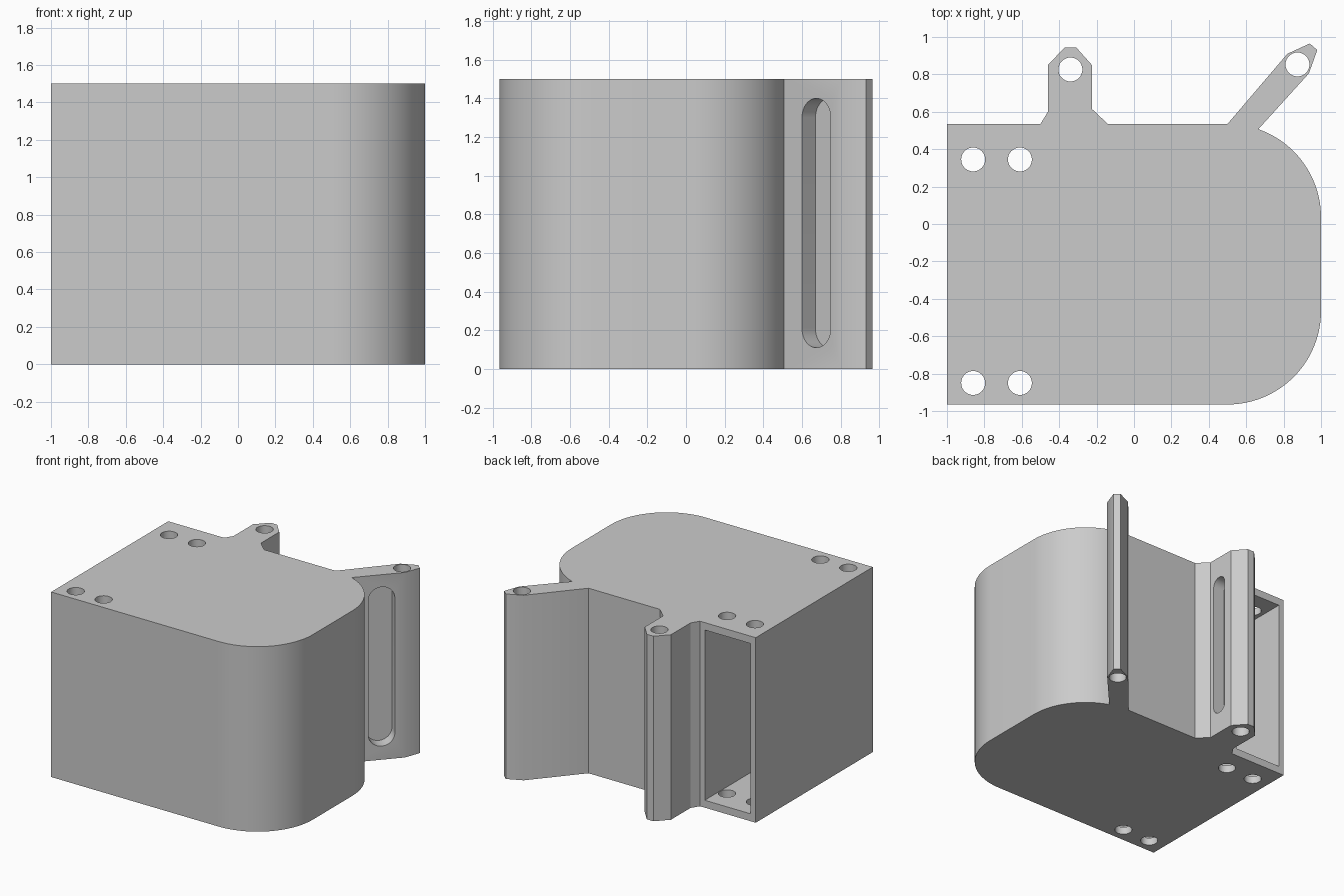
import bpy
import bmesh
from math import cos, sin, pi, asin, radians
from mathutils import Vector, Matrix

if "Cube" in bpy.data.objects:
    bpy.data.objects.remove(bpy.data.objects["Cube"], do_unlink=True)

HEIGHT = 1.5
FRONT, BACK = -0.965, 0.535
CORNER = 0.5

grey = bpy.data.materials.new("light grey plastic")
grey.use_nodes = True
colour = (0.6, 0.6, 0.6, 1)
grey.diffuse_color = colour
grey.node_tree.nodes["Principled BSDF"].inputs["Base Color"].default_value = colour


def prism(name, outline, depth, matrix=Matrix()):
    """Extrude a counter-clockwise outline along local z."""
    bm = bmesh.new()
    face = bm.faces.new([bm.verts.new((x, y, 0)) for x, y in outline])
    top = bmesh.ops.extrude_face_region(bm, geom=[face])
    verts = [v for v in top["geom"] if isinstance(v, bmesh.types.BMVert)]
    bmesh.ops.translate(bm, verts=verts, vec=(0, 0, depth))
    bmesh.ops.recalc_face_normals(bm, faces=bm.faces)
    bm.transform(matrix)
    mesh = bpy.data.meshes.new(name)
    bm.to_mesh(mesh)
    bm.free()
    mesh.materials.append(grey)
    obj = bpy.data.objects.new(name, mesh)
    bpy.context.collection.objects.link(obj)
    return obj


def arc(cx, cy, r, start, end, steps=24):
    return [(cx + r * cos(start + (end - start) * i / steps),
             cy + r * sin(start + (end - start) * i / steps)) for i in range(steps + 1)]


def cut(target, cutter):
    mod = target.modifiers.new("cut", "BOOLEAN")
    mod.operation = "DIFFERENCE"
    mod.solver = "EXACT"
    mod.object = cutter
    bpy.context.view_layer.objects.active = target
    bpy.ops.object.modifier_apply(modifier=mod.name)
    bpy.data.objects.remove(cutter, do_unlink=True)


def slot(centre, normal, half_length, radius, depth):
    """Upright round-ended pocket cutter sunk into a wall facing normal."""
    n = Vector(normal).normalized()
    side = Vector((0, 0, 1)).cross(n)
    frame = Matrix((side, Vector((0, 0, 1)), n)).transposed().to_4x4()
    frame.translation = Vector(centre) - n * depth
    ends = arc(0, half_length - radius, radius, 0, pi)
    ends += arc(0, radius - half_length, radius, pi, 2 * pi)
    return prism("slot_cutter", ends, depth + 0.03, frame)


# Outline of the housing with its rear lug and slanted arm
arm_start = asin(0.472 / CORNER)
outline = [(-1, FRONT)]
outline += arc(CORNER, FRONT + CORNER, CORNER, -pi / 2, 0)
outline += arc(CORNER, BACK - CORNER, CORNER, 0, arm_start)
outline += [(0.935, 0.805), (0.98, 0.93), (0.94, 0.965), (0.82, 0.91), (0.5, BACK)]
outline += [(-0.14, BACK), (-0.225, 0.615), (-0.225, 0.85), (-0.31, 0.945),
            (-0.37, 0.945), (-0.46, 0.85), (-0.46, 0.6), (-0.5, BACK)]
outline += [(-1, BACK)]
housing = prism("housing", outline, HEIGHT)

# Deep pocket open at the back
pocket = [(-0.955, FRONT + 0.045), (-0.543, FRONT + 0.045),
          (-0.543, BACK + 0.1), (-0.955, BACK + 0.1)]
cut(housing, prism("pocket_cutter", pocket, HEIGHT - 0.12, Matrix.Translation((0, 0, 0.06))))

# Upright through holes
holes = [(x, y) for x in (-0.86, -0.61) for y in (-0.85, 0.345)]
holes += [(-0.34, 0.826), (0.874, 0.853)]
for x, y in holes:
    circle = arc(x, y, 0.064, 0, 2 * pi, 32)[:-1]
    cut(housing, prism("hole_cutter", circle, HEIGHT + 0.2, Matrix.Translation((0, 0, -0.1))))

# Blind slots in the arm and the lug
cut(housing, slot((0.815, 0.675, 0.755), (0.735, -0.68, 0), 0.645, 0.1, 0.1))
cut(housing, slot((-0.225, 0.715, 0.75), (1, 0, 0), 0.58, 0.063, 0.1))

# Smooth curved walls, sharp corners
bpy.ops.object.select_all(action="DESELECT")
housing.select_set(True)
bpy.context.view_layer.objects.active = housing
bpy.ops.object.shade_smooth_by_angle(angle=radians(25))
